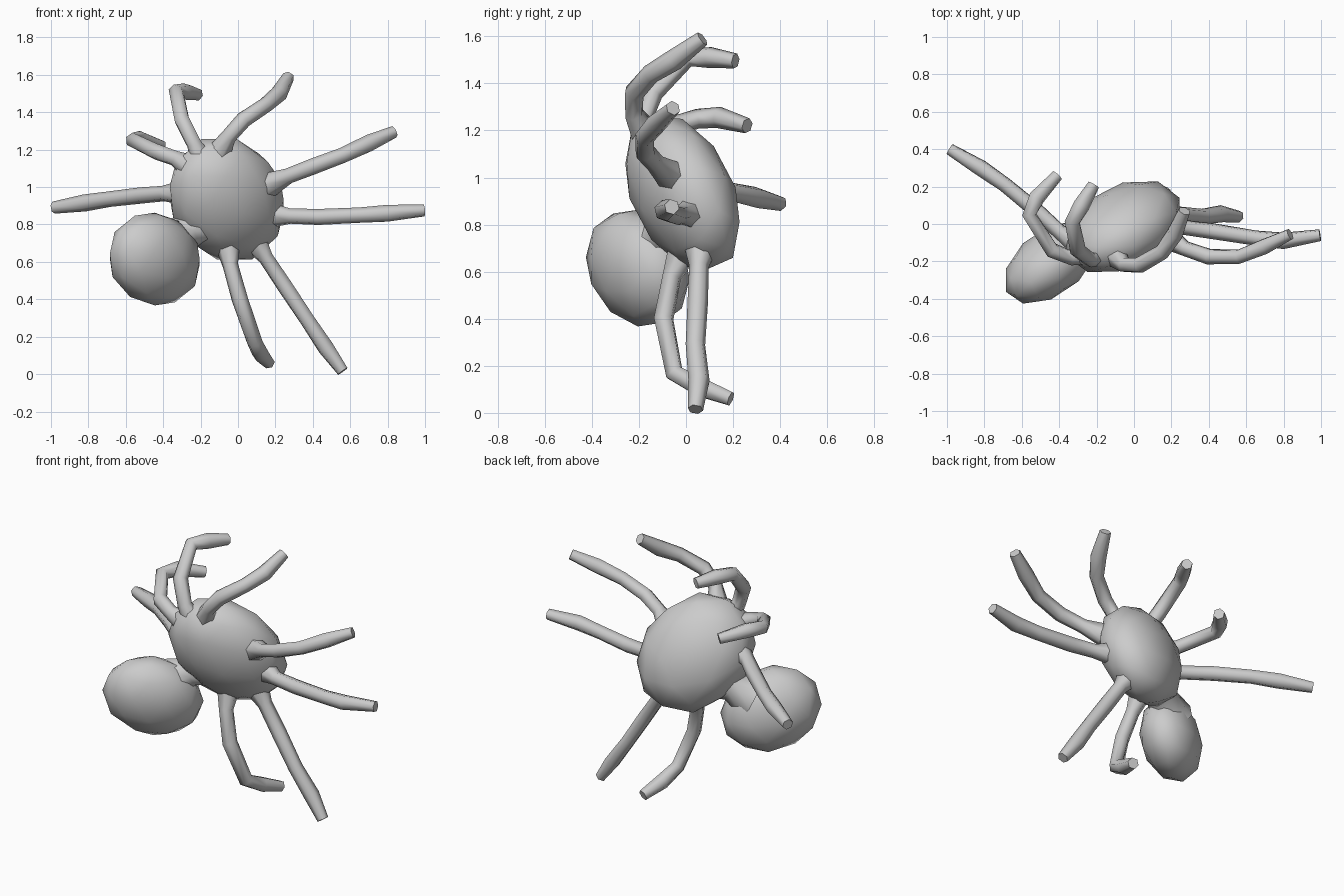
import bpy, bmesh, math
from mathutils import Vector, Matrix

if "Cube" in bpy.data.objects:
    bpy.data.objects.remove(bpy.data.objects["Cube"])


def finish(bm, name, angle=180):
    bmesh.ops.recalc_face_normals(bm, faces=bm.faces)
    mesh = bpy.data.meshes.new(name)
    bm.to_mesh(mesh)
    bm.free()
    obj = bpy.data.objects.new(name, mesh)
    bpy.context.collection.objects.link(obj)
    bpy.ops.object.select_all(action='DESELECT')
    obj.select_set(True)
    bpy.context.view_layer.objects.active = obj
    bpy.ops.object.shade_smooth_by_angle(angle=math.radians(angle))
    return obj


# Tilted low-poly ellipsoid: squared extents (xx, yy, zz) and tilts (xy, xz, yz)
def ellipsoid(name, center, squares, tilts):
    xx, yy, zz = squares
    xy, xz, yz = tilts
    a = math.sqrt(xx)
    b, d = xy / a, xz / a
    c = math.sqrt(yy - b * b)
    e = (yz - b * d) / c
    f = math.sqrt(zz - d * d - e * e)
    shape = Matrix(((a, 0, 0), (b, c, 0), (d, e, f)))
    bm = bmesh.new()
    bmesh.ops.create_icosphere(bm, subdivisions=2, radius=1.03)
    for v in bm.verts:
        v.co = shape @ v.co + Vector(center)
    return finish(bm, name)


# Tube through points, one radius per point, mitred rings
def tube(name, points, radii, sides=6):
    pts = [Vector(p) for p in points]
    bm = bmesh.new()
    rings = []
    side = None
    for i, p in enumerate(pts):
        t_in = (p - pts[max(i - 1, 0)]).normalized()
        t_out = (pts[min(i + 1, len(pts) - 1)] - p).normalized()
        t = (t_in + t_out).normalized()
        ref = side if side else t.orthogonal()
        side = (ref - t * ref.dot(t)).normalized()
        up = t.cross(side)
        ring = []
        for k in range(sides):
            ang = 2 * math.pi * k / sides
            ring.append(bm.verts.new(p + radii[i] * (side * math.cos(ang) + up * math.sin(ang))))
        rings.append(ring)
    for r, s in zip(rings, rings[1:]):
        for k in range(sides):
            j = (k + 1) % sides
            bm.faces.new((r[k], r[j], s[j], s[k]))
    bm.faces.new(rings[0])
    bm.faces.new(rings[-1])
    return finish(bm, name, 65)


# Body, abdomen and the waist between them
ellipsoid("body", (-0.06, -0.015, 0.935), (0.096, 0.060, 0.109), (0.026, -0.012, -0.031))
ellipsoid("abdomen", (-0.445, -0.205, 0.615), (0.060, 0.047, 0.060), (0.024, -0.004, -0.010))
tube("waist", [(-0.37, -0.13, 0.70), (-0.27, -0.07, 0.76), (-0.17, -0.03, 0.82)], [0.14, 0.09, 0.14], 8)

# Eight legs, each from the body out to the tip
legs = {
    "leg_top_left": [(-0.18, -0.15, 1.12), (-0.235, -0.19, 1.23), (-0.30, -0.14, 1.36),
                     (-0.33, 0.01, 1.51), (-0.28, 0.10, 1.51), (-0.215, 0.21, 1.495)],
    "leg_top_right": [(-0.12, -0.15, 1.15), (-0.05, -0.22, 1.27), (0.03, -0.22, 1.36),
                      (0.15, -0.15, 1.44), (0.22, -0.05, 1.50), (0.27, 0.07, 1.59)],
    "leg_upper_left": [(-0.24, -0.15, 1.10), (-0.34, -0.18, 1.155), (-0.44, -0.14, 1.19),
                       (-0.56, 0.05, 1.25), (-0.52, 0.14, 1.255), (-0.41, 0.26, 1.22)],
    "leg_left": [(-0.27, -0.12, 0.97), (-0.40, -0.04, 0.965), (-0.52, 0.07, 0.955),
                 (-0.69, 0.21, 0.935), (-0.82, 0.30, 0.915), (-0.985, 0.40, 0.89)],
    "leg_upper_right": [(0.14, -0.05, 1.00), (0.27, -0.13, 1.06), (0.40, -0.175, 1.11),
                        (0.56, -0.175, 1.17), (0.70, -0.12, 1.235), (0.835, -0.055, 1.295)],
    "leg_right": [(0.15, 0.03, 0.85), (0.28, -0.02, 0.845), (0.43, -0.04, 0.84),
                  (0.65, -0.075, 0.85), (0.80, -0.09, 0.86), (0.995, -0.06, 0.875)],
    "leg_lower_right": [(0.08, 0.06, 0.72), (0.15, 0.055, 0.62), (0.25, 0.05, 0.47),
                        (0.37, 0.04, 0.29), (0.47, 0.055, 0.14), (0.56, 0.04, 0.015)],
    "leg_bottom": [(-0.06, 0.0, 0.72), (-0.04, -0.06, 0.58), (0.01, -0.095, 0.40),
                   (0.09, -0.05, 0.17), (0.12, 0.06, 0.11), (0.165, 0.19, 0.06)],
}
for name, path in legs.items():
    tube(name, path, [0.075, 0.042, 0.044, 0.042, 0.046, 0.033])
